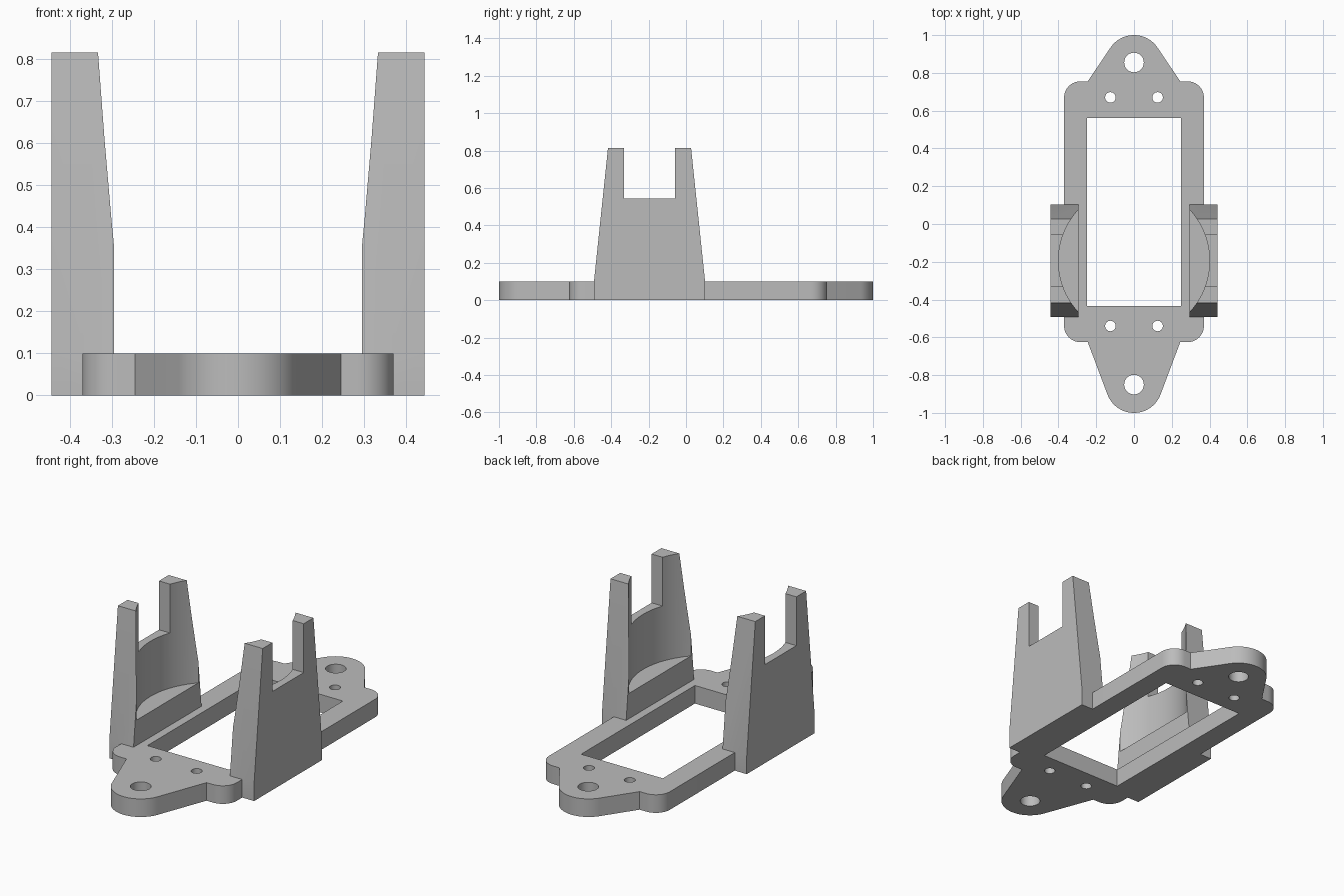
import bpy, bmesh
from math import sin, cos, pi, atan2, acos, hypot, radians

if "Cube" in bpy.data.objects:
    bpy.data.objects.remove(bpy.data.objects["Cube"])

grey = bpy.data.materials.new("plain grey")
grey.use_nodes = True
colour = (0.5, 0.5, 0.5, 1)
grey.diffuse_color = colour
grey.node_tree.nodes["Principled BSDF"].inputs["Base Color"].default_value = colour

THICK = 0.10        # plate thickness
HALF_W = 0.37       # plate half width
MID_Y = -0.195      # centre of the cradle


def arc(cx, cy, r, a0, a1, n):
    return [(cx + r * cos(a0 + (a1 - a0) * i / n),
             cy + r * sin(a0 + (a1 - a0) * i / n)) for i in range(n + 1)]


def ear_side(end, shoulder, corner_r=0.085, tip_r=0.15, root_x=0.245):
    """Right half of one plate end, from the side wall round to the tip."""
    s = 1 if end > 0 else -1
    depth, tip = abs(shoulder), abs(end) - tip_r
    pts = arc(HALF_W - corner_r, depth - corner_r, corner_r, 0, pi / 2, 10)
    pts.append((root_x, depth))
    dy = depth - tip
    a = atan2(dy, root_x) + acos(tip_r / hypot(root_x, dy))
    pts += arc(0, tip, tip_r, a, pi / 2, 16)
    return [(x, s * y) for x, y in pts]


def smooth(obj):
    bpy.ops.object.select_all(action='DESELECT')
    obj.select_set(True)
    bpy.context.view_layer.objects.active = obj
    bpy.ops.object.shade_smooth_by_angle(angle=radians(30))


def prism(name, pts, axis, lo, hi):
    """Extrude a closed outline along x or z."""
    place = (lambda p, d: (d, *p)) if axis == 'x' else (lambda p, d: (*p, d))
    bm = bmesh.new()
    face = bm.faces.new([bm.verts.new(place(p, lo)) for p in pts])
    new = bmesh.ops.extrude_face_region(bm, geom=[face])["geom"]
    shift = place((0, 0), hi - lo)
    bmesh.ops.translate(bm, vec=shift, verts=[v for v in new if isinstance(v, bmesh.types.BMVert)])
    bmesh.ops.recalc_face_normals(bm, faces=bm.faces)
    mesh = bpy.data.meshes.new(name)
    bm.to_mesh(mesh)
    bm.free()
    mesh.materials.append(grey)
    obj = bpy.data.objects.new(name, mesh)
    bpy.context.collection.objects.link(obj)
    return obj


def box(x0, x1, y0, y1):
    return [(x0, y0), (x1, y0), (x1, y1), (x0, y1)]


def cut(obj, cutters):
    for c in cutters:
        m = obj.modifiers.new("cut", 'BOOLEAN')
        m.operation, m.solver, m.object = 'DIFFERENCE', 'EXACT', c
        bpy.context.view_layer.objects.active = obj
        bpy.ops.object.modifier_apply(modifier=m.name)
        bpy.data.objects.remove(c)


# Base plate: eared outline with window and screw holes
back, front = ear_side(1, 0.755), ear_side(-1, -0.625)


def mirrored(pts):
    return [(-x, y) for x, y in reversed(pts[:-1])]


outline = back + mirrored(back) + mirrored(front)[::-1] + front[::-1]
loops = [outline, box(-0.25, 0.25, -0.435, 0.56)]
loops += [arc(0, y, 0.052, 0, 2 * pi, 32)[:-1] for y in (0.855, -0.85)]
loops += [arc(x, y, 0.028, 0, 2 * pi, 24)[:-1] for x in (-0.125, 0.125) for y in (0.67, -0.54)]

curve = bpy.data.curves.new("base_plate", 'CURVE')
curve.dimensions, curve.fill_mode, curve.extrude = '2D', 'BOTH', THICK / 2
for loop in loops:
    sp = curve.splines.new('POLY')
    sp.points.add(len(loop) - 1)
    for p, co in zip(sp.points, loop):
        p.co = (*co, 0, 1)
    sp.use_cyclic_u = True
curve.materials.append(grey)
plate = bpy.data.objects.new("base_plate", curve)
plate.location.z = THICK / 2
bpy.context.collection.objects.link(plate)
bpy.ops.object.select_all(action='DESELECT')
plate.select_set(True)
bpy.context.view_layer.objects.active = plate
bpy.ops.object.convert(target='MESH')
bm = bmesh.new()
bm.from_mesh(plate.data)
bmesh.ops.remove_doubles(bm, verts=bm.verts, dist=0.0001)
bmesh.ops.recalc_face_normals(bm, faces=bm.faces)
bm.to_mesh(plate.data)
bm.free()
smooth(plate)

# Two tapered towers, forked at the top and hollowed by a round cradle
half = [(0.297, 0), (0.297, THICK), (0.222, 0.815), (0.137, 0.815), (0.137, 0.545)]
side = [(MID_Y + y, z) for y, z in half] + [(MID_Y - y, z) for y, z in reversed(half)]
for name, s in (("left_tower", 1), ("right_tower", -1)):
    tower = prism(name, side, 'x', *sorted((s * 0.295, s * 0.443)))
    cradle = prism("cradle_cutter", arc(0, MID_Y, 0.4, 0, 2 * pi, 96)[:-1], 'z', 0.24, 1)
    rim = prism("rim_cutter", box(-HALF_W, HALF_W, -1, 1), 'z', -0.1, THICK)
    cut(tower, [cradle, rim])
    smooth(tower)
